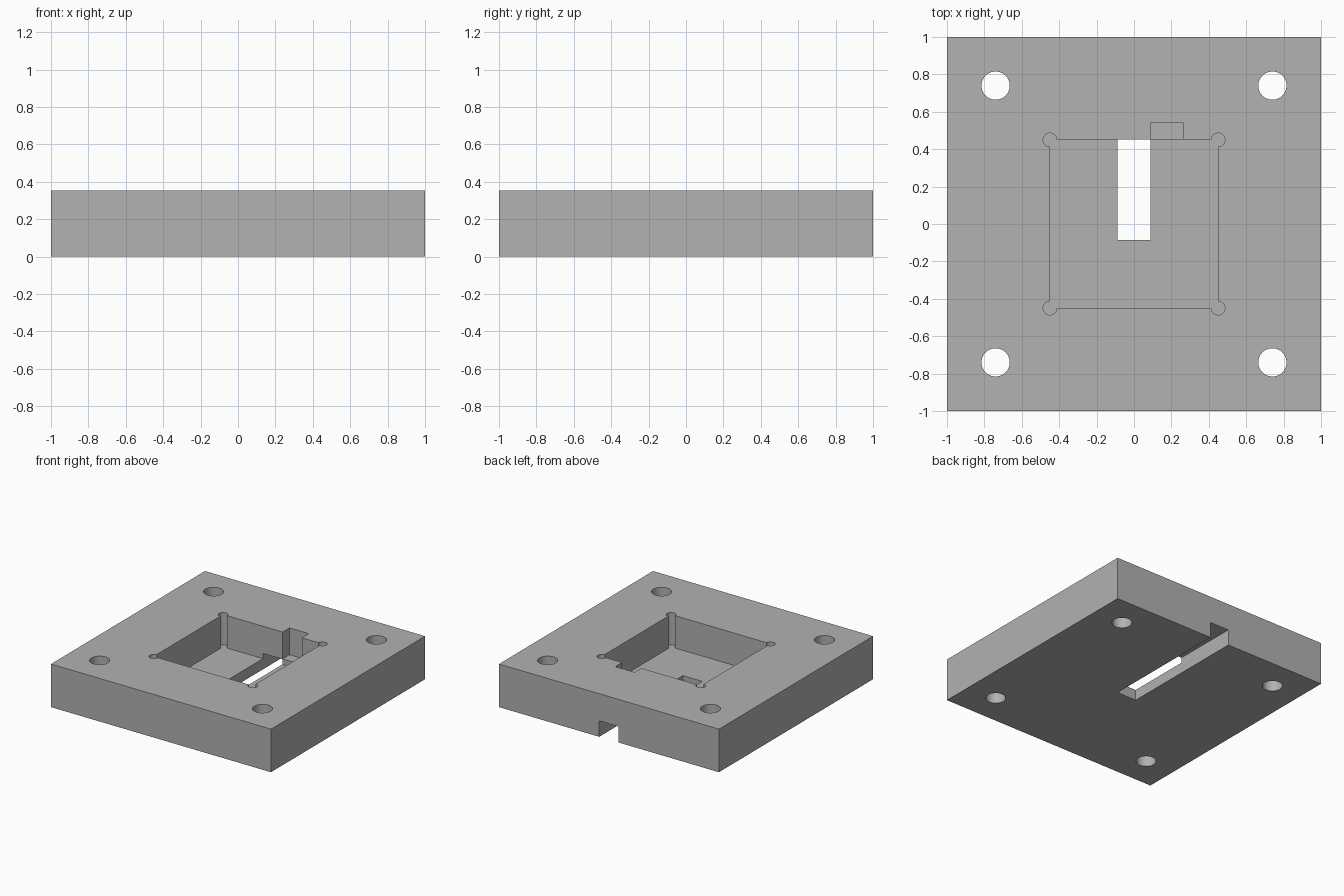
import bpy, bmesh

if "Cube" in bpy.data.objects:
    bpy.data.objects.remove(bpy.data.objects["Cube"])

H = 0.354       # plate height
FLOOR = 0.088   # pocket floor level
P = 0.451       # pocket half width
W = 0.0885      # cable slot half width

grey = bpy.data.materials.new("grey")
grey.diffuse_color = (0.445, 0.445, 0.445, 1)
grey.use_nodes = True
grey.node_tree.nodes["Principled BSDF"].inputs["Base Color"].default_value = grey.diffuse_color


def box(name, lo, hi):
    """Axis-aligned box between two corners."""
    bm = bmesh.new()
    bmesh.ops.create_cube(bm, size=1)
    for v in bm.verts:
        v.co = [(a + b) / 2 + c * (b - a) for a, b, c in zip(lo, hi, v.co)]
    mesh = bpy.data.meshes.new(name)
    bm.to_mesh(mesh)
    bm.free()
    mesh.materials.append(grey)
    obj = bpy.data.objects.new(name, mesh)
    bpy.context.collection.objects.link(obj)
    return obj


def cylinder(name, x, y, r, z0, z1):
    """Upright cylinder between two heights."""
    bpy.ops.mesh.primitive_cylinder_add(vertices=48, radius=r, depth=z1 - z0,
                                        location=(x, y, (z0 + z1) / 2))
    obj = bpy.context.object
    obj.name = name
    obj.data.materials.append(grey)
    return obj


# Solid square plate
plate = box("mounting_plate", (-1, -1, 0), (1, 1, H))

# Square pocket, side notch, and cable slot open to the underside and back
cutters = [
    box("pocket_cutter", (-P, -P, FLOOR), (P, P, H + 0.1)),
    box("notch_cutter", (W + 0.001, 0.3, 0.134), (0.265, 0.54, H + 0.12)),
    box("cable_slot_cutter", (-W, -0.086, -0.1), (W, 1.1, 0.131)),
]

# Corner reliefs of the pocket and the four screw holes
for sx in (-1, 1):
    for sy in (-1, 1):
        cutters.append(cylinder("corner_relief_cutter", sx * 0.45, sy * 0.45,
                                0.036, FLOOR, H + 0.14))
        cutters.append(cylinder("screw_hole_cutter", sx * 0.74, sy * 0.74,
                                0.0755, -0.1, H + 0.1))

for cutter in cutters:
    cutter.hide_render = True
    cutter.hide_set(True)
    mod = plate.modifiers.new(cutter.name, 'BOOLEAN')
    mod.operation = 'DIFFERENCE'
    mod.solver = 'EXACT'
    mod.object = cutter

# Bake the cuts, then drop the cutters
bpy.context.view_layer.update()
graph = bpy.context.evaluated_depsgraph_get()
baked = bpy.data.meshes.new_from_object(plate.evaluated_get(graph))
plate.modifiers.clear()
plate.data = baked
for cutter in cutters:
    bpy.data.objects.remove(cutter)

# Smooth the round hole walls, keep all other edges sharp
bpy.ops.object.select_all(action='DESELECT')
plate.select_set(True)
bpy.context.view_layer.objects.active = plate
bpy.ops.object.shade_smooth_by_angle(angle=0.5)
